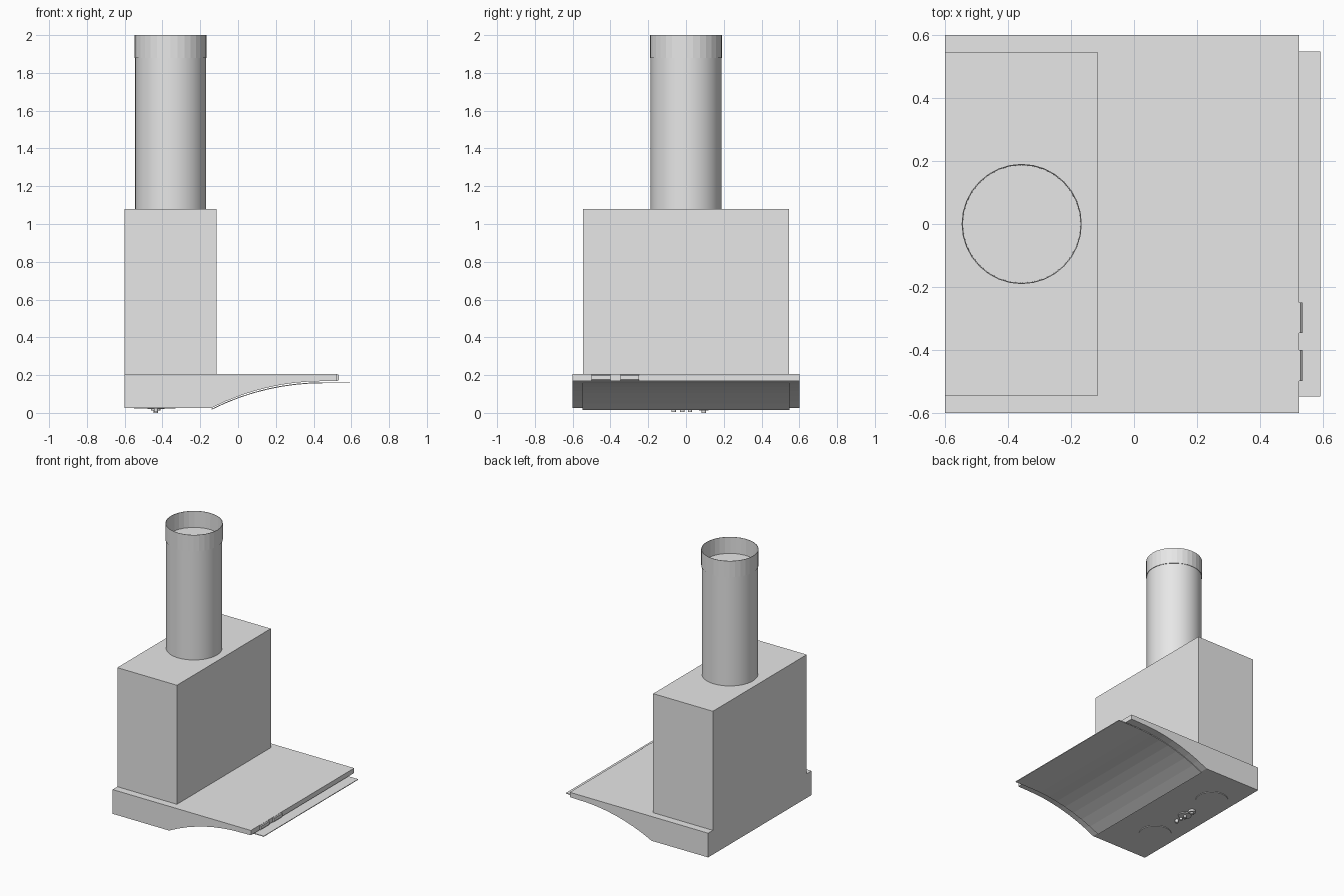
import bpy, bmesh, math

if "Cube" in bpy.data.objects:
    bpy.data.objects.remove(bpy.data.objects["Cube"], do_unlink=True)

steel = bpy.data.materials.new("light_grey_steel")
steel.use_nodes = True
grey = (0.8, 0.8, 0.8, 1)
steel.diffuse_color = grey
steel.node_tree.nodes["Principled BSDF"].inputs["Base Color"].default_value = grey


def finish(name, bm):
    bmesh.ops.recalc_face_normals(bm, faces=bm.faces)
    mesh = bpy.data.meshes.new(name)
    bm.to_mesh(mesh)
    bm.free()
    mesh.materials.append(steel)
    obj = bpy.data.objects.new(name, mesh)
    bpy.context.collection.objects.link(obj)
    return obj


def extrude_profile(name, points, y0, y1):
    """Extrude an x-z outline along y."""
    bm = bmesh.new()
    face = bm.faces.new([bm.verts.new((x, y0, z)) for x, z in points])
    new = bmesh.ops.extrude_face_region(bm, geom=[face])["geom"]
    verts = [v for v in new if isinstance(v, bmesh.types.BMVert)]
    bmesh.ops.translate(bm, vec=(0, y1 - y0, 0), verts=verts)
    return finish(name, bm)


def box(name, x0, x1, y0, y1, z0, z1):
    return extrude_profile(name, [(x0, z0), (x1, z0), (x1, z1), (x0, z1)], y0, y1)


def cylinder(name, x, y, z0, z1, r, sides=32, smooth=False):
    bm = bmesh.new()
    bmesh.ops.create_cone(bm, cap_ends=True, segments=sides, radius1=r,
                          radius2=r, depth=z1 - z0)
    bmesh.ops.translate(bm, vec=(x, y, (z0 + z1) / 2), verts=bm.verts)
    if smooth:
        for f in bm.faces:
            f.smooth = abs(f.normal.z) < 0.5
        for e in bm.edges:
            e.smooth = all(f.smooth for f in e.link_faces)
    return finish(name, bm)


def arc(x0, x1, top, radius, steps=8):
    """Points on a circle whose crest is at x = 0.45."""
    pts = []
    for i in range(steps + 1):
        x = x0 + (x1 - x0) * i / steps
        pts.append((x, top - radius + math.sqrt(radius ** 2 - (x - 0.45) ** 2)))
    return pts


# Canopy with a curved underside
canopy = [(-0.6, 0.205), (-0.6, 0.027)] + arc(-0.14, 0.45, 0.168, 1.3)
canopy += [(0.525, 0.17), (0.525, 0.205)]
extrude_profile("canopy", canopy, -0.6, 0.6)

# Thin curved panel hung just below the canopy
lower = arc(-0.14, 0.45, 0.157, 1.31) + [(0.593, 0.157)]
upper = [(x, z + 0.005) for x, z in reversed(lower)]
extrude_profile("curved_panel", lower + upper, -0.548, 0.548)

# Buttons on the front edge
for i, y in enumerate((-0.45, -0.298)):
    extrude_profile(f"edge_button_{i + 1}",
                    [(0.515, 0.17), (0.53, 0.17), (0.535, 0.176),
                     (0.535, 0.198), (0.53, 0.204), (0.515, 0.204)],
                    y - 0.049, y + 0.049)

# Chimney housing and duct
box("chimney_housing", -0.6, -0.115, -0.545, 0.545, 0.205, 1.08)
cylinder("duct", -0.357, 0, 1.08, 1.88, 0.187, 64, smooth=True)

# Open collar on top of the duct
bm = bmesh.new()
rings = []
for r, z in ((0.187, 1.88), (0.191, 1.88), (0.191, 2.0), (0.188, 2.0)):
    rings.append([bm.verts.new((-0.357 + r * math.cos(a), r * math.sin(a), z))
                  for a in (math.tau * k / 32 for k in range(32))])
for j in range(4):
    lo, hi = rings[j], rings[(j + 1) % 4]
    for k in range(32):
        n = (k + 1) % 32
        bm.faces.new((lo[k], lo[n], hi[n], hi[k]))
finish("duct_collar", bm)

# Lamps, switch pegs and knob on the underside
for side, y in (("left", -0.3), ("right", 0.3)):
    cylinder(f"lamp_{side}", -0.44, y, 0.022, 0.03, 0.11)
cylinder("switch_plate", -0.435, 0.02, 0.02, 0.03, 0.045)
for i, y in enumerate((-0.065, -0.02, 0.022)):
    cylinder(f"switch_peg_{i + 1}", -0.435, y, 0.005, 0.03, 0.011, 12)
cylinder("switch_knob", -0.435, 0.095, 0.012, 0.03, 0.025, 16)
cylinder("knob_tip", -0.435, 0.095, 0, 0.013, 0.012, 12)
